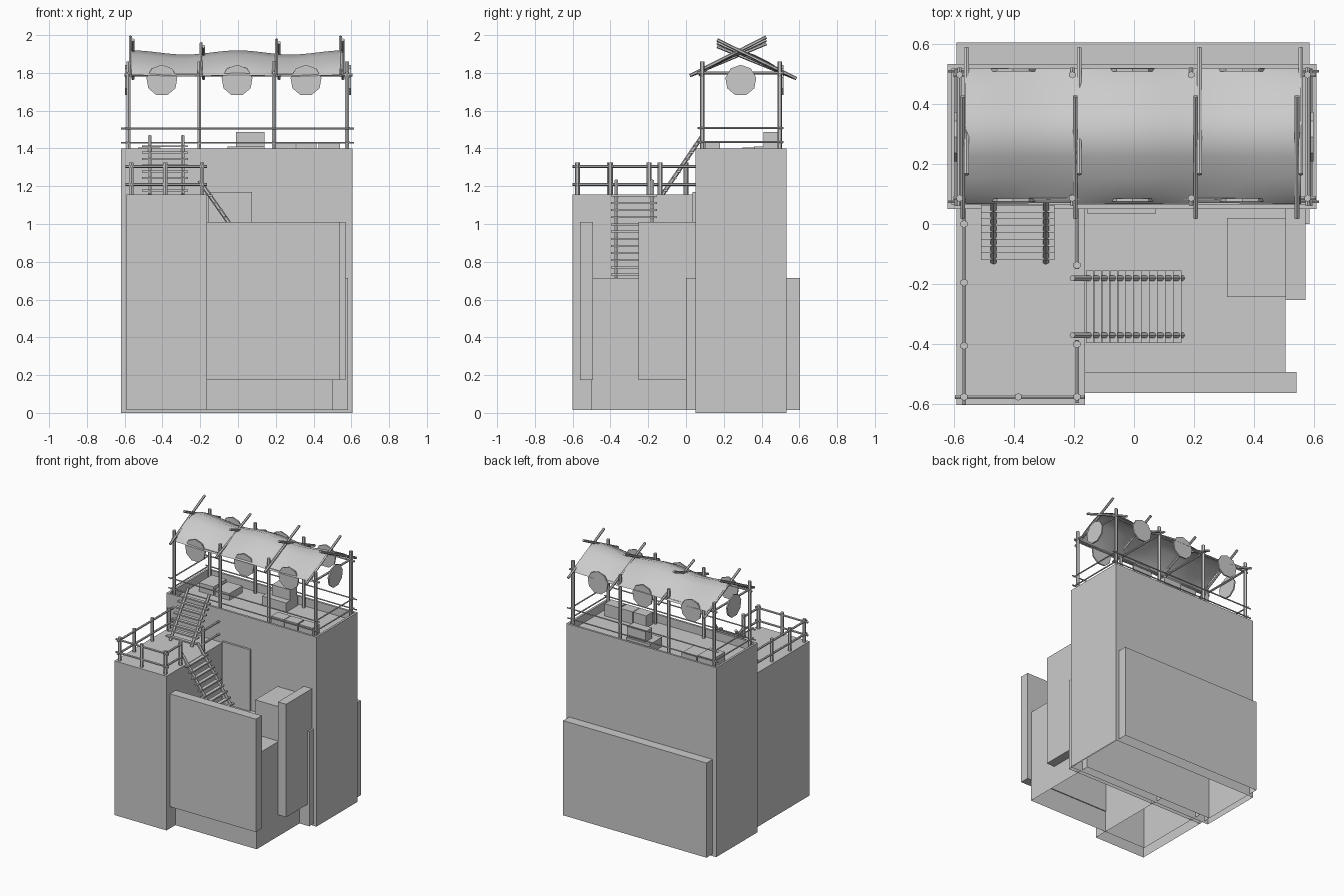
import bpy, bmesh, math
from mathutils import Vector, Matrix

if "Cube" in bpy.data.objects:
    bpy.data.objects.remove(bpy.data.objects["Cube"])


def finish(name, bm, smooth=False):
    me = bpy.data.meshes.new(name)
    bm.to_mesh(me)
    bm.free()
    for p in me.polygons:
        p.use_smooth = smooth
    ob = bpy.data.objects.new(name, me)
    bpy.context.collection.objects.link(ob)
    return ob


def add_box(bm, x0, x1, y0, y1, z0, z1, open_bottom=False):
    m = Matrix.Translation(((x0 + x1) / 2, (y0 + y1) / 2, (z0 + z1) / 2))
    m = m @ Matrix.Diagonal((x1 - x0, y1 - y0, z1 - z0, 1))
    verts = bmesh.ops.create_cube(bm, size=1, matrix=m)["verts"]
    if open_bottom:
        low = [f for f in set(f for v in verts for f in v.link_faces)
               if all(abs(v.co.z - z0) < 1e-4 for v in f.verts)]
        bmesh.ops.delete(bm, geom=low, context='FACES_ONLY')


def box(name, *dims, open_bottom=False):
    bm = bmesh.new()
    add_box(bm, *dims, open_bottom=open_bottom)
    return finish(name, bm)


def add_pole(bm, p, q, r, sides=6):
    p, q = Vector(p), Vector(q)
    d = q - p
    m = Matrix.Translation((p + q) / 2) @ d.to_track_quat('Z', 'Y').to_matrix().to_4x4()
    bmesh.ops.create_cone(bm, cap_ends=True, segments=sides, radius1=r, radius2=r,
                          depth=d.length, matrix=m)


def poles(name, ends, r, sides=6):
    bm = bmesh.new()
    for p, q in ends:
        add_pole(bm, p, q, r, sides)
    return finish(name, bm)


# Main tower with a sunken roof deck
bm = bmesh.new()
add_box(bm, -0.62, 0.607, 0.05, 0.532, 0, 1.4, open_bottom=True)
bm.faces.ensure_lookup_table()
top = [f for f in bm.faces if f.calc_center_median().z > 1.39]
bmesh.ops.inset_region(bm, faces=top, thickness=0.022)
inner = bmesh.ops.extrude_face_region(bm, geom=top)
bmesh.ops.delete(bm, geom=top, context='FACES')
bmesh.ops.translate(bm, vec=(0, 0, -0.06),
                    verts=[g for g in inner["geom"] if isinstance(g, bmesh.types.BMVert)])
bmesh.ops.recalc_face_normals(bm, faces=bm.faces)
finish("main_tower", bm)

# Lower masses
box("tower_base", -0.59, 0.583, 0.0, 0.603, 0.015, 0.715, open_bottom=True)
box("left_tower", -0.59, -0.163, -0.602, 0.1, 0.015, 1.155, open_bottom=True)
box("courtyard_block", -0.51, 0.503, -0.5, 0.1, 0.015, 0.715, open_bottom=True)
box("front_wall", -0.2, 0.54, -0.562, -0.493, 0.175, 1.01)
box("right_wall", 0.503, 0.57, -0.252, 0.06, 0.175, 1.01)
box("corner_block", 0.31, 0.503, -0.242, 0.02, 0.7, 0.97)
box("door", -0.157, 0.073, 0.035, 0.06, 0.7, 1.17)

# Furniture on the roof deck
bm = bmesh.new()
for d in [(-0.055, 0.14, 0.36, 0.5, 1.34, 1.41), (-0.01, 0.14, 0.41, 0.49, 1.41, 1.487),
          (0.2, 0.305, 0.1, 0.18, 1.34, 1.43), (0.31, 0.415, 0.1, 0.18, 1.34, 1.43),
          (0.425, 0.54, 0.1, 0.18, 1.34, 1.43),
          (-0.53, -0.41, 0.3, 0.45, 1.34, 1.405), (-0.40, -0.28, 0.3, 0.45, 1.34, 1.39)]:
    add_box(bm, *d)
finish("deck_crates", bm)

# Roof posts, two rows of four
YF, YB = 0.086, 0.496
PX = (-0.58, -0.205, 0.19, 0.577)
poles("roof_posts", [((x, y, 1.34), (x, y, 1.86)) for x in PX for y in (YF, YB)], 0.012)

# Deck railings
rails = []
for z in (1.43, 1.505):
    rails += [((-0.62, y, z), (0.615, y, z)) for y in (YF - 0.012, YB + 0.012)]
    rails += [((x, 0.06, z + 0.004), (x, 0.515, z + 0.004)) for x in (PX[0] - 0.012, PX[3] + 0.012)]
poles("deck_railings", rails, 0.005)

# Eave beams and cross ties
beams = [((-0.6, y, 1.79), (0.605, y, 1.79)) for y in (YF, YB)]
beams += [((x, 0.06, 1.80), (x, 0.52, 1.80)) for x in PX]
poles("eave_beams", beams, 0.008)

# Crossed rafters
rafters = []
for x, t in ((-0.565, 1.99), (-0.19, 1.955), (0.21, 1.975), (0.547, 1.99)):
    rafters.append(((x - 0.005, 0.02, 1.785), (x - 0.005, 0.425, t)))
    rafters.append(((x + 0.008, 0.585, 1.77), (x + 0.008, 0.165, t - 0.015)))
poles("crossed_rafters", rafters, 0.009)

# Sagging cloth canopy
bm = bmesh.new()
half = [(-0.225, 1.785), (-0.195, 1.815), (-0.14, 1.85), (-0.07, 1.885), (0, 1.908)]
profile = half + [(-y, z) for y, z in half[-2::-1]]
rows = []
N = 24
for i in range(N + 1):
    x = -0.56 + 1.115 * i / N
    sag = 0.011 * math.cos(2 * math.pi * x / 0.56)
    flare = 1 + 0.6 * sag
    rows.append([bm.verts.new((x, 0.293 + y * flare, z + sag * (1 if abs(y) < 0.2 else 0.3)))
                 for y, z in profile])
for a, b in zip(rows, rows[1:]):
    for j in range(len(profile) - 1):
        bm.faces.new((a[j], b[j], b[j + 1], a[j + 1]))
finish("canopy", bm, smooth=True)

# Round shields hung along the eaves
shields = []
for x in (-0.403, -0.005, 0.36):
    for y in (0.08, 0.512):
        shields.append(((x, y - 0.005, 1.76), (x, y + 0.005, 1.76)))
for x in (-0.593, 0.592):
    shields.append(((x - 0.005, 0.29, 1.76), (x + 0.005, 0.29, 1.76)))
poles("shields", shields, 0.083, 9)

# Left tower fence
LX, RX, FY = -0.565, -0.19, -0.575
spots = [(LX, 0), (LX, -0.195), (LX, -0.405), (LX, FY), (-0.385, FY),
         (RX, FY), (RX, -0.4), (RX, -0.137)]
poles("fence_posts", [((x, y, 1.15), (x, y, 1.325)) for x, y in spots], 0.013)
fence = []
for z in (1.21, 1.305):
    fence += [((LX, -0.6, z), (LX, 0.05, z)), ((-0.595, FY, z), (-0.165, FY, z)),
              ((RX, -0.595, z), (RX, -0.385, z)), ((RX, -0.15, z), (RX, 0.05, z))]
poles("fence_rails", fence, 0.008)

# Stairs: two stringers and flat treads
poles("upper_stair_rails",
      [((x, -0.125, 1.155), (x, 0.085, 1.465)) for x in (-0.467, -0.293)], 0.011)
bm = bmesh.new()
for i in range(8):
    y, z = -0.107 + 0.0225 * i, 1.177 + 0.0335 * i
    add_box(bm, -0.508, -0.265, y - 0.012, y + 0.012, z - 0.005, z + 0.005)
finish("upper_stair_treads", bm)

poles("lower_stair_rails",
      [((-0.205, y, 1.23), (0.16, y, 0.71)) for y in (-0.18, -0.37)], 0.011)
bm = bmesh.new()
for i in range(12):
    x, z = -0.147 + 0.0265 * i, 1.15 - 0.038 * i
    add_box(bm, x - 0.013, x + 0.013, -0.396, -0.154, z - 0.005, z + 0.005)
finish("lower_stair_treads", bm)
